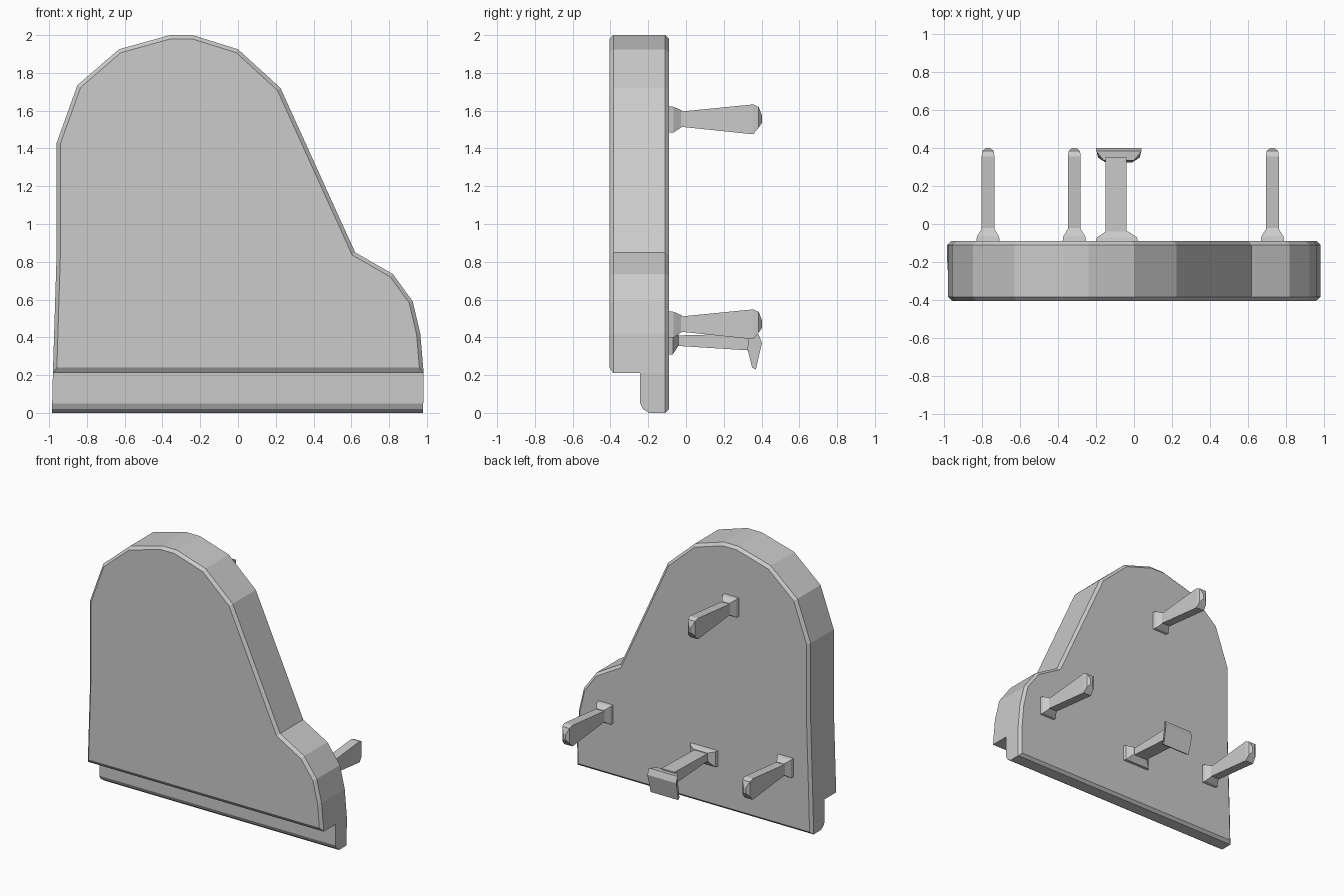
import bpy, bmesh

if "Cube" in bpy.data.objects:
    bpy.data.objects.remove(bpy.data.objects["Cube"])


def make_object(name, bm):
    bmesh.ops.recalc_face_normals(bm, faces=bm.faces)
    mesh = bpy.data.meshes.new(name)
    bm.to_mesh(mesh)
    bm.free()
    obj = bpy.data.objects.new(name, mesh)
    bpy.context.collection.objects.link(obj)
    return obj


def loft(name, rings):
    """Skin a list of equal-length point rings and cap both ends."""
    bm = bmesh.new()
    loops = [[bm.verts.new(p) for p in ring] for ring in rings]
    n = len(loops[0])
    for a, b in zip(loops, loops[1:]):
        for i in range(n):
            j = (i + 1) % n
            bm.faces.new((a[i], a[j], b[j], b[i]))
    bm.faces.new(loops[0])
    bm.faces.new(loops[-1])
    return make_object(name, bm)


def post(name, x, z, sections):
    """Four-sided part along y; each section is (y, half width, low z, high z)."""
    return loft(name, [[(x - h, y, z + lo), (x + h, y, z + lo),
                        (x + h, y, z + hi), (x - h, y, z + hi)]
                       for y, h, lo, hi in sections])


# Body: the curved case outline, extruded through its depth
outline = [(-0.985, 0), (-0.98, 0.21), (-0.96, 0.85), (-0.96, 1.43), (-0.85, 1.735),
           (-0.63, 1.925), (-0.36, 2.0), (-0.24, 2.0), (0.0, 1.925), (0.225, 1.72),
           (0.62, 0.85), (0.82, 0.735), (0.925, 0.59), (0.965, 0.42), (0.983, 0.21),
           (0.98, 0)]
body = loft("piano_body", [[(x, y, z) for x, z in outline] for y in (-0.405, -0.09)])

# Softened front and back rims
bm = bmesh.new()
bm.from_mesh(body.data)
rims = [e for e in bm.edges if abs(e.verts[0].co.y - e.verts[1].co.y) < 0.001]
bmesh.ops.bevel(bm, geom=rims, offset=0.02, segments=1, affect='EDGES')
bm.to_mesh(body.data)
bm.free()

# Keyboard step, cut away with a chamfered profile
step = [(-0.6, -0.2), (-0.6, 0.24), (-0.405, 0.24), (-0.385, 0.21), (-0.243, 0.21),
        (-0.243, 0.05), (-0.228, 0.02), (-0.2, 0.003), (-0.2, -0.2)]
cutter = loft("step_cutter", [[(x, y, z) for y, z in step] for x in (-1.2, 1.2)])
cutter.hide_render = True
cutter.hide_viewport = True
cut = body.modifiers.new("keyboard_step", 'BOOLEAN')
cut.operation = 'DIFFERENCE'
cut.solver = 'EXACT'
cut.object = cutter

# Three flaring legs on block feet
for name, x, z in (("left_leg", -0.77, 0.47), ("right_leg", 0.73, 0.47),
                   ("tail_leg", -0.315, 1.555)):
    post(name + "_block", x, z, [(-0.1, 0.063, -0.07, 0.07), (-0.065, 0.058, -0.07, 0.065),
                                 (-0.02, 0.03, -0.04, 0.045)])
    post(name, x, z, [(-0.03, 0.034, -0.04, 0.04), (0.355, 0.034, -0.08, 0.078),
                      (0.385, 0.03, -0.045, 0.065), (0.402, 0.01, -0.02, 0.02)])

# Pedal support: mounting block, post and hanging pedal box
post("pedal_block", -0.09, 0.38, [(-0.1, 0.115, -0.07, 0.05), (-0.07, 0.105, -0.07, 0.045),
                                  (-0.04, 0.06, -0.025, 0.035)])
post("pedal_post", -0.095, 0.38, [(-0.05, 0.055, -0.025, 0.03), (0.35, 0.055, -0.05, 0.04)])
side = [(0.325, 0.34), (0.35, 0.24), (0.37, 0.23), (0.402, 0.37), (0.385, 0.415),
        (0.335, 0.41)]
widths = [0.07, 0.11, 0.115, 0.12, 0.12, 0.08]
loft("pedal_box", [[(-0.08 + s * w, y, z) for (y, z), w in zip(side, widths)]
                   for s in (-1, 1)])
